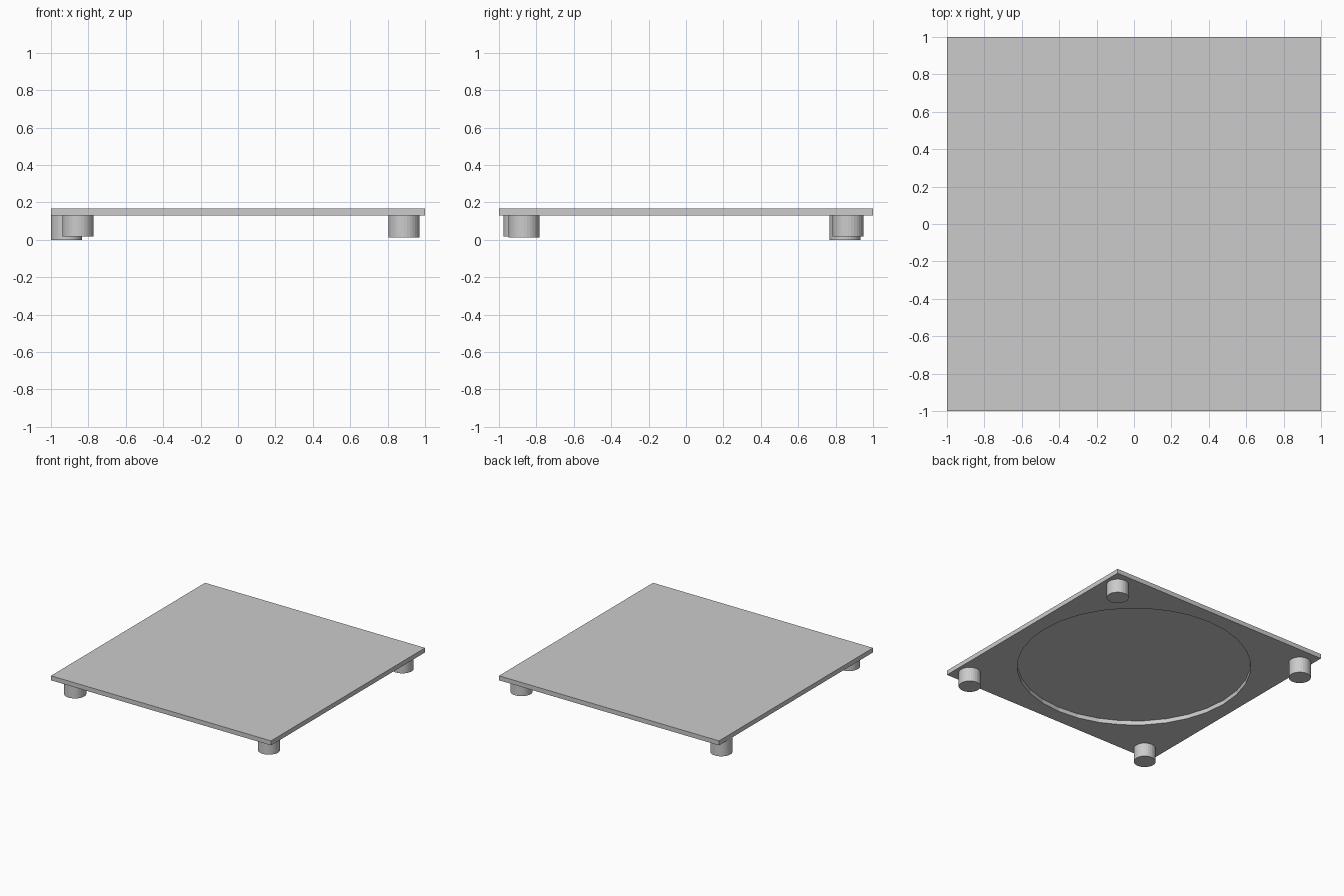
import bpy

if "Cube" in bpy.data.objects:
    bpy.data.objects.remove(bpy.data.objects["Cube"], do_unlink=True)

TOP, UNDERSIDE, RECESS_ROOF = 0.168, 0.131, 0.166

grey = bpy.data.materials.new("plain_grey")
grey.use_nodes = True
color = (0.6, 0.6, 0.6, 1)
grey.diffuse_color = color
grey.node_tree.nodes["Principled BSDF"].inputs["Base Color"].default_value = color


def cylinder(name, x, y, radius, bottom, top):
    bpy.ops.mesh.primitive_cylinder_add(
        vertices=32, radius=radius, depth=top - bottom,
        location=(x, y, (bottom + top) / 2))
    obj = bpy.context.object
    obj.name = name
    obj.data.materials.append(grey)
    return obj


# Square plate
bpy.ops.mesh.primitive_cube_add(size=1, location=(0, 0, (TOP + UNDERSIDE) / 2))
plate = bpy.context.object
plate.name = "plate"
plate.scale = (2, 2, TOP - UNDERSIDE)
bpy.ops.object.transform_apply(location=False, rotation=False, scale=True)
plate.data.materials.append(grey)

# Round recess in the underside, almost through the plate
cutter = cylinder("recess_cutter", 0, 0, 0.88, UNDERSIDE - 0.1, RECESS_ROOF)
cutter.hide_render = True
cut = plate.modifiers.new("recess", 'BOOLEAN')
cut.operation = 'DIFFERENCE'
cut.solver = 'EXACT'
cut.object = cutter
bpy.context.view_layer.objects.active = plate
bpy.ops.object.modifier_apply(modifier=cut.name)
bpy.data.objects.remove(cutter, do_unlink=True)

# Four feet, slightly uneven in place and length
feet = {
    "front_right_foot": (-0.855, -0.893, 0.018),
    "back_right_foot": (-0.917, 0.85, 0),
    "front_left_foot": (0.888, -0.867, 0.013),
    "back_left_foot": (0.888, 0.867, 0.018),
}
for name, (x, y, bottom) in feet.items():
    cylinder(name, x, y, 0.083, bottom, UNDERSIDE)
